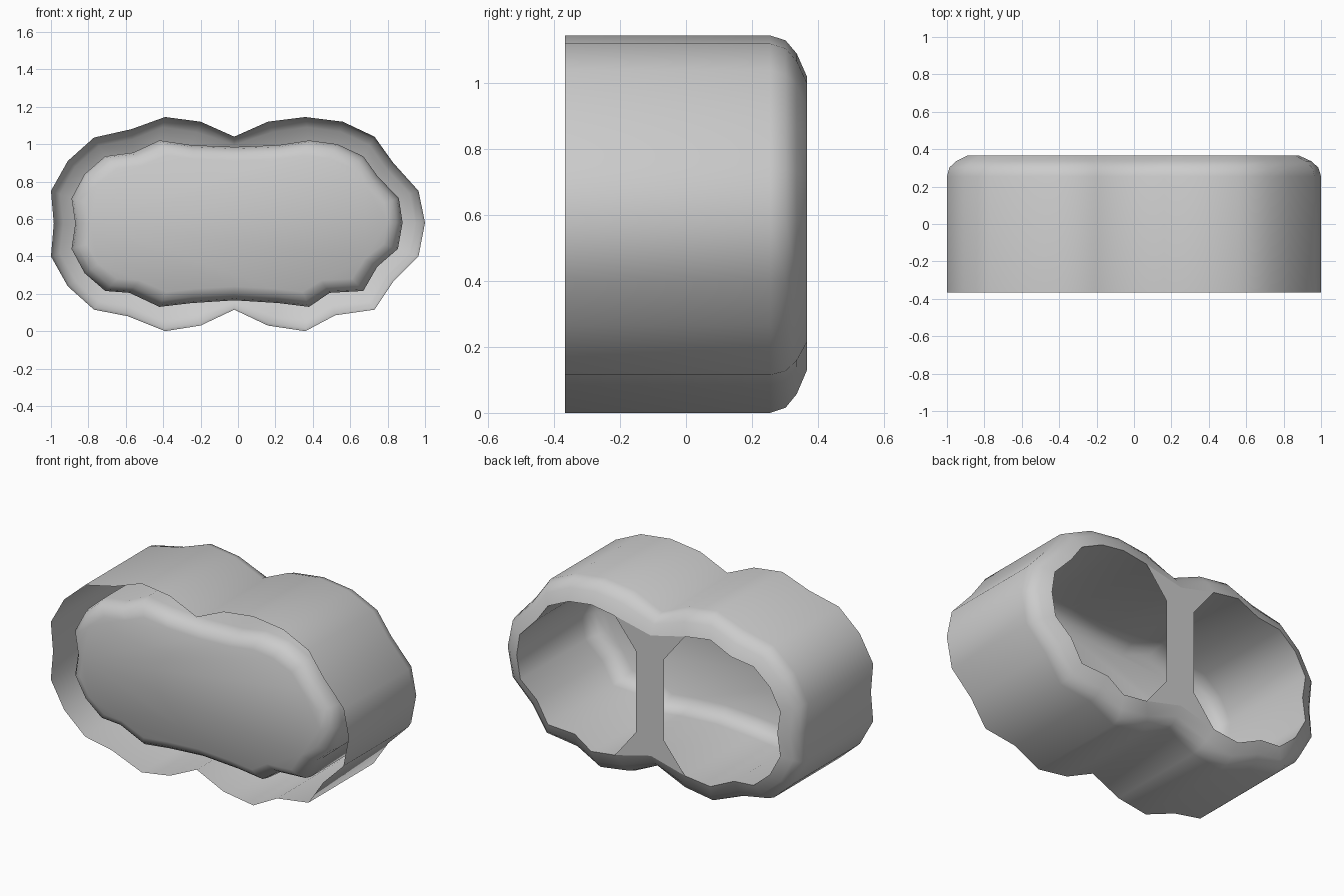
import bpy, bmesh, math

if "Cube" in bpy.data.objects:
    bpy.data.objects.remove(bpy.data.objects["Cube"])

# Two-lobed outlines (x, z), clockwise seen from the front
OUTER = [(-1, .75), (-.91, .91), (-.77, 1.035), (-.57, 1.08), (-.39, 1.145), (-.2, 1.12), (-.02, 1.04),
         (.16, 1.12), (.36, 1.145), (.56, 1.12), (.73, 1.04), (.83, .9), (.965, .75), (1, .58),
         (.965, .4), (.83, .265), (.73, .115), (.52, .085), (.36, 0), (.16, .03), (-.02, .115),
         (-.2, .03), (-.39, 0), (-.59, .08), (-.77, .115), (-.91, .24), (-1, .4), (-.985, .575)]
INNER = [(-.89, .71), (-.82, .84), (-.71, .935), (-.56, .955), (-.42, 1.02), (-.25, .995), (-.02, .94),
         (.22, .995), (.38, 1.02), (.53, 1), (.67, .935), (.745, .83), (.86, .71), (.88, .58),
         (.855, .44), (.745, .345), (.67, .215), (.49, .205), (.38, .13), (.22, .15), (-.02, .21),
         (-.25, .15), (-.42, .13), (-.58, .205), (-.71, .215), (-.82, .31), (-.89, .44), (-.87, .575)]
N, BACK, FRONT, MID = len(OUTER), .367, -.367, .575
TOP, BOT = 6, 20          # waist points between the lobes

bm = bmesh.new()


def ring(points, y):
    return [bm.verts.new((x, y, z)) for x, z in points]


def bridge(a, b):
    for i in range(N):
        j = (i + 1) % N
        bm.faces.new((a[i], a[j], b[j], b[i]))


def inset(points, sx, sz):
    return [(x * sx, MID + (z - MID) * sz) for x, z in points]


# Outer wall and rounded back edge
rings = [ring(OUTER, FRONT)]
for y, t in ((.255, 0), (.302, .12), (.336, .44), (BACK, 1)):
    rings.append(ring([(a + (c - a) * t, b + (d - b) * t)
                       for (a, b), (c, d) in zip(OUTER, INNER)], y))
rim = rings[-1]

# Inner cup, closed with a rounded edge level with the open front
cup = list(INNER)
cup[TOP], cup[BOT] = (-.02, .985), (-.02, .165)
for y, t in ((-.257, 0), (-.302, .12), (-.336, .44), (-.36, 1)):
    rings.append(ring(inset(cup, 1 - .09 * t, 1 - .18 * t), y))
for a, b in zip(rings, rings[1:]):
    bridge(a, b)
bm.faces.new(rings[-1])

# Flat bar dividing the back opening into two holes
tl, tr, br, bl = ring([(-.11, .82), (.08, .82), (.08, .325), (-.11, .325)], BACK)
bm.faces.new((tl, tr, br, bl))
bm.faces.new((rim[TOP - 1], rim[TOP], rim[TOP + 1], tr, tl))
bm.faces.new((rim[BOT - 1], rim[BOT], rim[BOT + 1], bl, br))

mesh = bpy.data.meshes.new("double_socket_shell")
bm.to_mesh(mesh)
bm.free()
shell = bpy.data.objects.new("double_socket_shell", mesh)
bpy.context.collection.objects.link(shell)
bpy.context.view_layer.objects.active = shell
shell.select_set(True)
bpy.ops.object.shade_smooth_by_angle(angle=math.radians(75))
